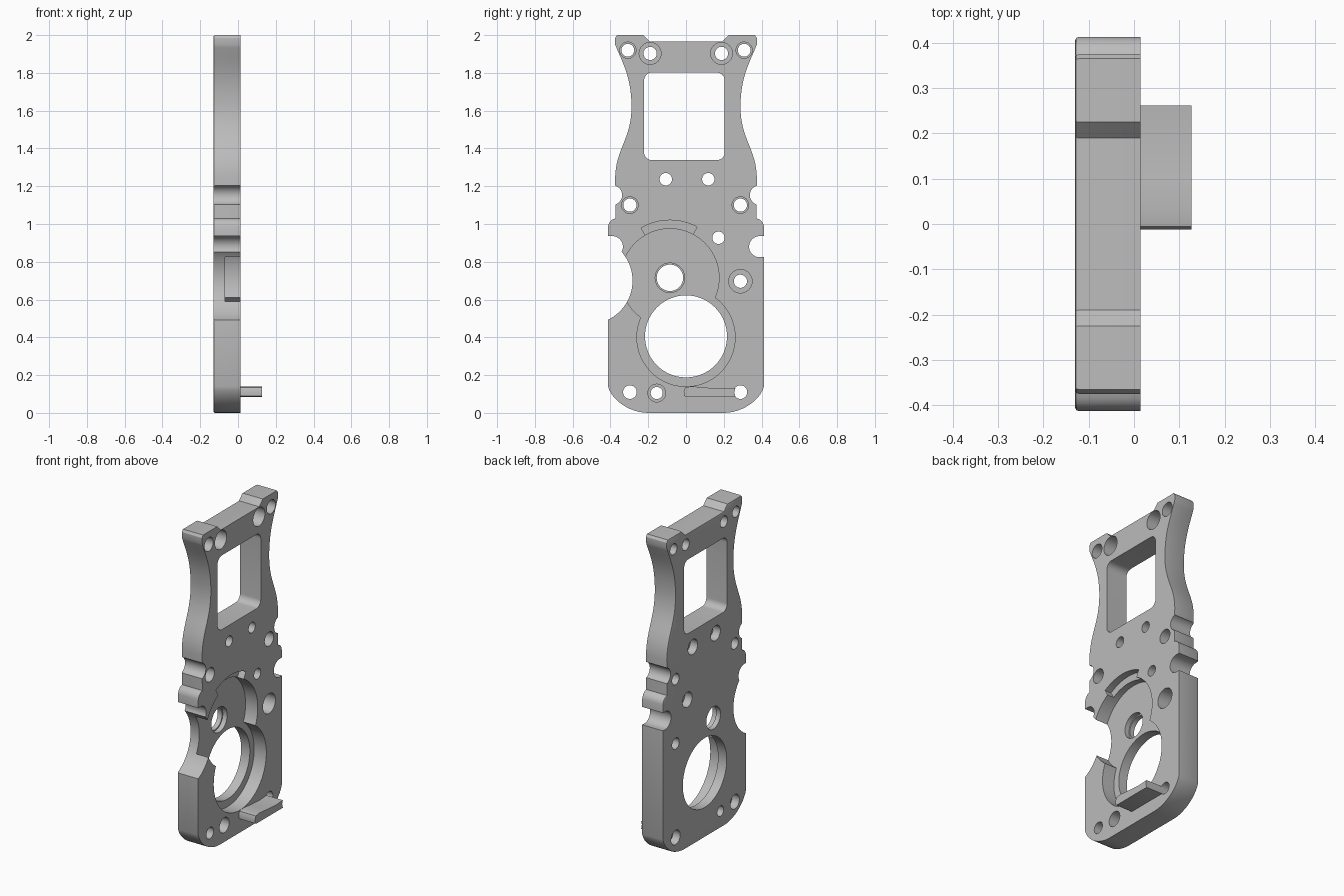
import bpy, bmesh
from math import sin, cos, pi, radians
from mathutils import Vector
from mathutils.geometry import interpolate_bezier

if "Cube" in bpy.data.objects:
    bpy.data.objects.remove(bpy.data.objects["Cube"], do_unlink=True)

BACK, FACE = -0.13, 0.014      # x of the two broad faces
FLOOR = -0.07                  # x of the pocket floor

metal = bpy.data.materials.new("grey metal")
metal.use_nodes = True
metal.diffuse_color = (0.5, 0.5, 0.5, 1)
metal.node_tree.nodes["Principled BSDF"].inputs["Base Color"].default_value = (0.5, 0.5, 0.5, 1)


def prism(name, points, x0, x1, bevel=0):
    """Extrude a (y, z) profile along x, optionally easing the back rim."""
    bm = bmesh.new()
    base = bm.faces.new([bm.verts.new((x0, y, z)) for y, z in points])
    ext = bmesh.ops.extrude_face_region(bm, geom=[base], use_keep_orig=True)
    for v in ext["geom"]:
        if isinstance(v, bmesh.types.BMVert):
            v.co.x = x1
    bmesh.ops.recalc_face_normals(bm, faces=bm.faces)
    if bevel:
        bmesh.ops.bevel(bm, geom=list(base.edges), offset=bevel, segments=2,
                        profile=0.5, affect='EDGES', clamp_overlap=True)
    mesh = bpy.data.meshes.new(name)
    bm.to_mesh(mesh)
    bm.free()
    mesh.materials.append(metal)
    obj = bpy.data.objects.new(name, mesh)
    bpy.context.collection.objects.link(obj)
    return obj


def arc(y, z, r, a0=0, a1=360, n=48):
    count = n if a1 - a0 == 360 else n + 1
    angles = [radians(a0 + (a1 - a0) * i / n) for i in range(count)]
    return [(y + r * cos(a), z + r * sin(a)) for a in angles]


def curve(*pts, n=12):
    return [(p.x, p.y) for p in interpolate_bezier(*[Vector(p) for p in pts], n)]


def cut(target, points, x0=BACK - 0.1, x1=FACE + 0.1):
    cutter = prism("cutter", points, x0, x1)
    cutter.hide_render = True
    mod = target.modifiers.new("cut", 'BOOLEAN')
    mod.operation, mod.solver, mod.object = 'DIFFERENCE', 'EXACT', cutter
    bpy.context.view_layer.objects.active = target
    bpy.ops.object.modifier_apply(modifier=mod.name)
    bpy.data.objects.remove(cutter, do_unlink=True)


# Plate outline: one half, then mirrored
half = curve((0.2, 0), (0.29, 0), (0.39, 0.06), (0.413, 0.14))
half += curve((0.413, 0.985), (0.41, 1.01), (0.395, 1.025), (0.373, 1.03), n=6)
half += curve((0.375, 1.25), (0.37, 1.4), (0.29, 1.45), (0.288, 1.62), n=18)
half += curve((0.288, 1.62), (0.29, 1.78), (0.335, 1.85), (0.375, 1.95), n=18)[1:]
half += [(0.375, 1.985), (0.365, 2), (0.225, 2), (0.19, 1.965)]
plate = prism("plate", half + [(-y, z) for y, z in reversed(half)], BACK, FACE, 0.008)

# Edge notches on both sides
for s in (1, -1):
    slot = arc(0.39, 0.88, 0.056, 90, 270, 24) + [(0.6, 0.824), (0.6, 0.936)]
    cut(plate, [(s * y, z) for y, z in slot])
    cut(plate, arc(s * 0.39, 1.153, 0.052))

# Large side scallop
cut(plate, arc(-0.513, 0.7, 0.23, n=96))

# Two overlapping round pockets with a shallow step above
cut(plate, arc(-0.085, 0.715, 0.26, n=96), FLOOR)
cut(plate, arc(0, 0.4, 0.26, n=96), FLOOR)
cut(plate, arc(-0.085, 0.715, 0.305, 62, 120, 24)
    + arc(-0.085, 0.715, 0.24, 62, 120, 24)[::-1], -0.03)

# Large bore, shaft hole and rounded window
cut(plate, arc(0, 0.405, 0.217, n=96))
cut(plate, arc(-0.085, 0.715, 0.07))
cut(plate, arc(-0.085, 0.715, 0.078), FLOOR - 0.03)
window = []
for y, z, a in ((0.163, 1.76, 0), (-0.18, 1.76, 90), (-0.18, 1.38, 180), (0.163, 1.38, 270)):
    window += arc(y, z, 0.042, a, a + 90, 8)
cut(plate, window)

# Screw holes: y, z, bore, front counterbore, back counterbore
HOLES = [
    (0.308, 1.92, 0.034, 0.043, 0), (-0.308, 1.92, 0.034, 0.043, 0),
    (0.188, 1.903, 0.035, 0.058, 0), (-0.19, 1.903, 0.035, 0.058, 0),
    (0.118, 1.237, 0.033, 0, 0.047), (-0.107, 1.237, 0.033, 0, 0.047),
    (0.288, 1.1, 0.035, 0.044, 0), (-0.297, 1.1, 0.035, 0.044, 0),
    (0.172, 0.927, 0.033, 0, 0.047), (0.288, 0.697, 0.035, 0.062, 0),
    (0.288, 0.11, 0.036, 0, 0.045), (-0.297, 0.11, 0.036, 0, 0.045),
    (-0.155, 0.105, 0.032, 0.047, 0),
]
for y, z, r, front, rear in HOLES:
    cut(plate, arc(y, z, r, n=32))
    if front:
        cut(plate, arc(y, z, front, n=32), FLOOR)
    if rear:
        cut(plate, arc(y, z, rear, n=32), BACK - 0.1, -0.08)

# Projecting ledge under the bore
ledge = prism("ledge", [(0.0, 0.085), (0.262, 0.085), (0.255, 0.11), (0.262, 0.132),
                        (0.2, 0.128), (0.1, 0.134), (0.03, 0.141), (-0.005, 0.135),
                        (-0.012, 0.115), (-0.01, 0.09)], FACE - 0.01, 0.127)

for obj in (plate, ledge):
    bpy.ops.object.select_all(action='DESELECT')
    obj.select_set(True)
    bpy.context.view_layer.objects.active = obj
    bpy.ops.object.shade_smooth_by_angle(angle=radians(30))
